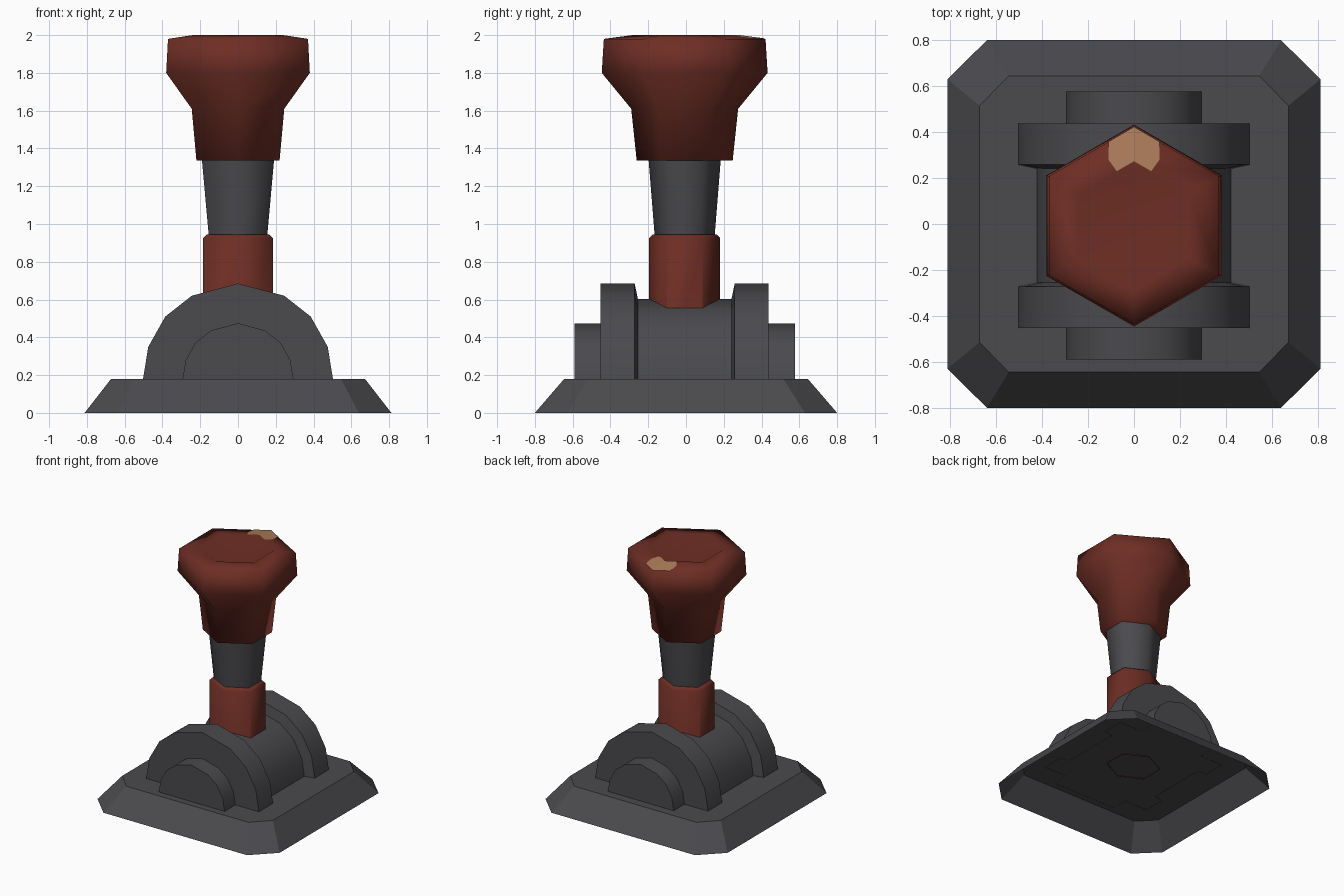
import bpy, bmesh, math

if "Cube" in bpy.data.objects:
    bpy.data.objects.remove(bpy.data.objects["Cube"])

def material(name, rgb):
    m = bpy.data.materials.new(name)
    m.diffuse_color = (*rgb, 1)
    m.use_nodes = True
    m.node_tree.nodes["Principled BSDF"].inputs["Base Color"].default_value = m.diffuse_color
    return m

GREY = material("dark_grey", (0.069, 0.069, 0.077))
RED = material("rust_red", (0.155, 0.027, 0.018))
TAN = material("worn_tan", (0.42, 0.205, 0.105))
CY = -0.007  # slight depth offset of everything above the base

def loft(name, rings, mat, angle=None, caps=(True, True), closed=True, tip=None):
    """Skin equal-sized rings of points, with optional end caps or a tip point."""
    bm = bmesh.new()
    vs = [[bm.verts.new(p) for p in r] for r in rings]
    n = len(vs[0])
    for a, b in zip(vs, vs[1:]):
        for i in range(n if closed else n - 1):
            j = (i + 1) % n
            bm.faces.new((a[i], a[j], b[j], b[i]))
    if caps[0]:
        bm.faces.new(vs[0][::-1])
    if tip:
        t = bm.verts.new(tip)
        for i in range(n):
            bm.faces.new((vs[-1][i], vs[-1][(i + 1) % n], t))
    elif caps[1]:
        bm.faces.new(vs[-1])
    bmesh.ops.recalc_face_normals(bm, faces=bm.faces)
    return finish(name, bm, mat, angle)

def finish(name, bm, mat, angle=None):
    me = bpy.data.meshes.new(name)
    bm.to_mesh(me)
    bm.free()
    me.materials.append(mat)
    ob = bpy.data.objects.new(name, me)
    bpy.context.collection.objects.link(ob)
    if angle:
        bpy.ops.object.select_all(action='DESELECT')
        bpy.context.view_layer.objects.active = ob
        ob.select_set(True)
        bpy.ops.object.shade_smooth_by_angle(angle=math.radians(angle))
    return ob

def hexagon(hx, ry, z):
    """Hexagon with points toward +-y: half width hx, half depth ry."""
    return [(hx * x, ry * y + CY, z) for x, y in
            ((0, 1), (-1, .5), (-1, -.5), (0, -1), (1, -.5), (1, .5))]

def chamfered(x, y, cx, cy, z):
    return [(x, -cy, z), (x, cy, z), (cx, y, z), (-cx, y, z),
            (-x, cy, z), (-x, -cy, z), (-cx, -y, z), (cx, -y, z)]

# base plate: hollow shell, open underneath, sloped sides and cut corners
loft("base_plate", [chamfered(.812, .8, .64, .63, 0),
                    chamfered(.672, .645, .545, .515, .18)], GREY, caps=(False, True))

# pivot housing: one half-round profile stepped along y, open at the bottom
half = [(.503, .178), (.475, .35), (.385, .51), (.245, .62)]
profile = half + [(0, .685)] + [(-x, z) for x, z in reversed(half)]

def arch(y, s):
    return [(x * s, y + CY, .18 + (z - .18) * s) for x, z in profile]

side = [(.583, .583), (.445, .583), (.445, 1), (.265, 1), (.248, .84)]
stations = [(-y, s) for y, s in side] + side[::-1]
loft("pivot_housing", [arch(y, s) for y, s in stations], GREY, 30, closed=False)

# red collar at the foot of the lever
loft("lever_collar", [hexagon(.184, .188, .175), hexagon(.184, .188, .925),
                      hexagon(.165, .168, .945)], RED, 62, caps=(False, True))

# grey tapered shaft
loft("lever_shaft", [hexagon(.155, .159, .94), hexagon(.191, .191, 1.34)],
     GREY, 65, caps=(False, False))

# red grip with a dished top
grip = [(.254, 1.335), (.283, 1.61), (.439, 1.8), (.428, 1.98), (.277, 2.0)]
loft("lever_grip", [hexagon(r * .866, r, z) for r, z in grip], RED, 88,
     tip=(0, CY, 1.86))

# worn patch on the rear corner of the grip rim
bm = bmesh.new()
for s in (1, -1):
    pts = [(0, .43), (.11, .366), (.11, .285), (.075, .237), (0, .28)]
    f = [bm.verts.new((s * x, y + CY,
                       2.002 - .02 * (y + .577 * x - .277) / .151)) for x, y in pts]
    bm.faces.new(f[::-s])
bmesh.ops.remove_doubles(bm, verts=bm.verts, dist=.0005)
bmesh.ops.recalc_face_normals(bm, faces=bm.faces)
if sum(f.normal.z for f in bm.faces) < 0:
    bmesh.ops.reverse_faces(bm, faces=bm.faces)
finish("worn_patch", bm, TAN)
